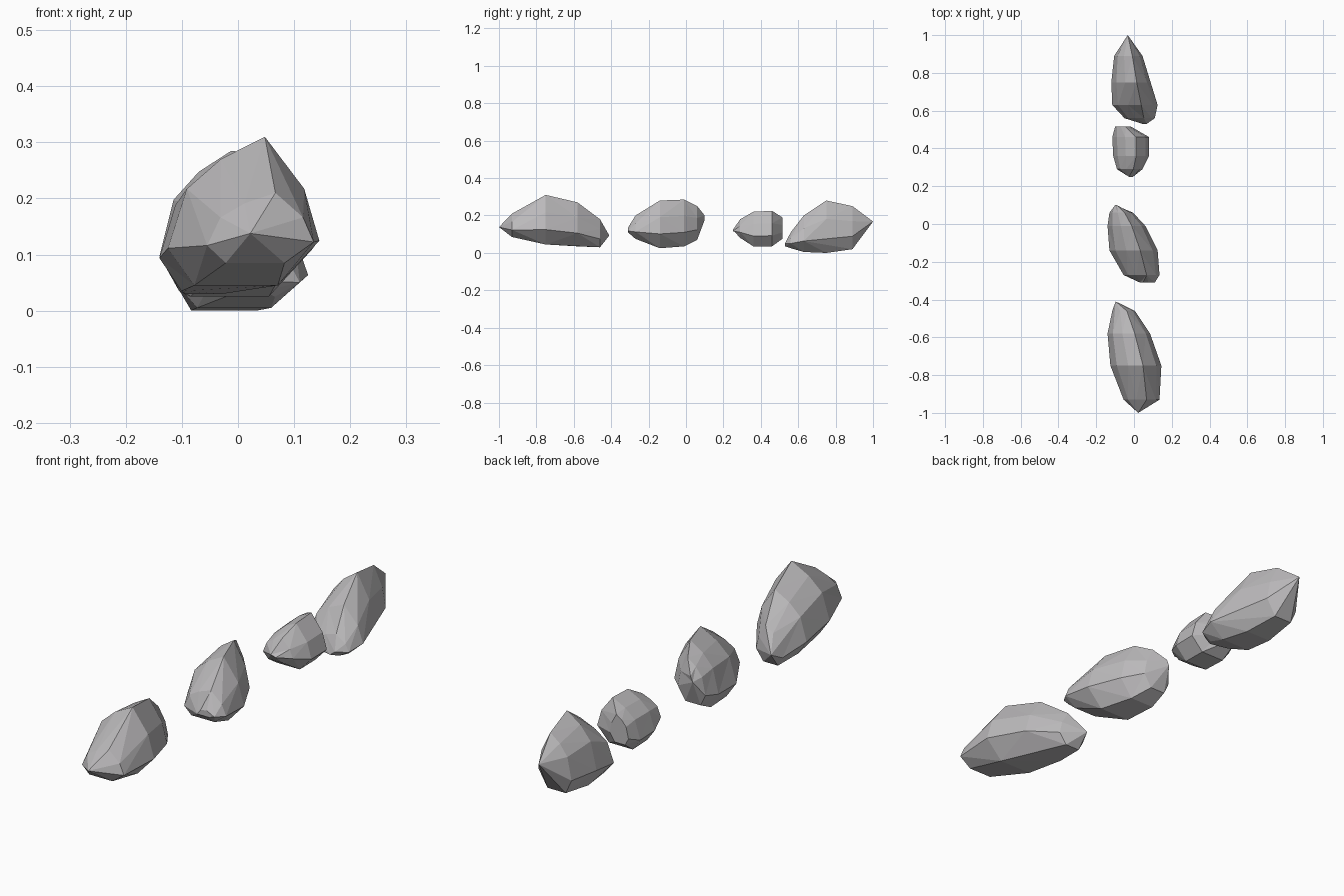
import bpy
import bmesh
from mathutils import Vector

default_cube = bpy.data.objects.get("Cube")
if default_cube:
    bpy.data.objects.remove(default_cube, do_unlink=True)

# Single stone colour
stone = bpy.data.materials.new("stone_grey")
stone.use_nodes = True
stone_colour = (0.5, 0.49, 0.5, 1)
stone.diffuse_color = stone_colour
stone.node_tree.nodes["Principled BSDF"].inputs["Base Color"].default_value = stone_colour

# Chipped cross-section shared by the rocks: crest right of centre, steep left wall
SECTION = [(-1, -.5), (-.75, .3), (-.3, .7), (.28, 1),
           (.8, .3), (1, -.4), (.45, -1), (-.65, -1)]


def make_rock(name, stations):
    """Wrap a faceted hull round sections given as (y, left, right, bottom, top)."""
    bm = bmesh.new()
    for y, left, right, bottom, top in stations:
        centre = Vector(((left + right) / 2, y, (bottom + top) / 2))
        half_width = (right - left) / 2
        half_height = (top - bottom) / 2
        for across, up in SECTION:
            offset = Vector((across * half_width, 0, up * half_height))
            bm.verts.new(centre + offset)
    hull = bmesh.ops.convex_hull(bm, input=bm.verts)
    spare = {item for item in hull["geom_interior"] + hull["geom_unused"]
             if isinstance(item, bmesh.types.BMVert)}
    bmesh.ops.delete(bm, geom=list(spare), context="VERTS")

    # Merge tiny chips, then join nearly level triangles into broad facets
    bmesh.ops.remove_doubles(bm, verts=bm.verts, dist=0.022)
    bmesh.ops.dissolve_limit(bm, angle_limit=0.12, verts=bm.verts, edges=bm.edges)
    bmesh.ops.triangulate(bm, faces=bm.faces)
    bmesh.ops.recalc_face_normals(bm, faces=bm.faces)

    mesh = bpy.data.meshes.new(name)
    bm.to_mesh(mesh)
    bm.free()
    mesh.materials.append(stone)
    rock = bpy.data.objects.new(name, mesh)
    bpy.context.scene.collection.objects.link(rock)
    return rock


# Long front rock with a pointed, undercut nose
make_rock("front_rock", [
    (-1, .015, .035, .125, .14),
    (-.93, -.055, .135, .085, .21),
    (-.75, -.125, .145, .045, .31),
    (-.58, -.14, .085, .035, .27),
    (-.46, -.115, .005, .03, .18),
    (-.41, -.1, -.08, .08, .1),
])

# Stout rock with a blunt back end
make_rock("middle_rock", [
    (-.31, .015, .11, .11, .135),
    (-.27, -.055, .135, .075, .2),
    (-.14, -.13, .125, .025, .28),
    (-.01, -.14, .06, .035, .285),
    (.06, -.13, -.005, .07, .25),
    (.1, -.1, -.085, .17, .2),
])

# Small rounded rock
make_rock("small_rock", [
    (.25, -.03, -.005, .11, .13),
    (.29, -.09, .045, .08, .18),
    (.36, -.11, .08, .035, .22),
    (.46, -.115, .08, .035, .225),
    (.515, -.1, -.015, .075, .19),
])

# Long back rock, blunt at the front and tapering backwards
make_rock("back_rock", [
    (.53, .04, .07, .035, .06),
    (.56, -.05, .11, .025, .11),
    (.63, -.115, .125, .005, .2),
    (.75, -.12, .09, 0, .28),
    (.89, -.105, .045, .02, .25),
    (1, -.04, -.02, .155, .17),
])
